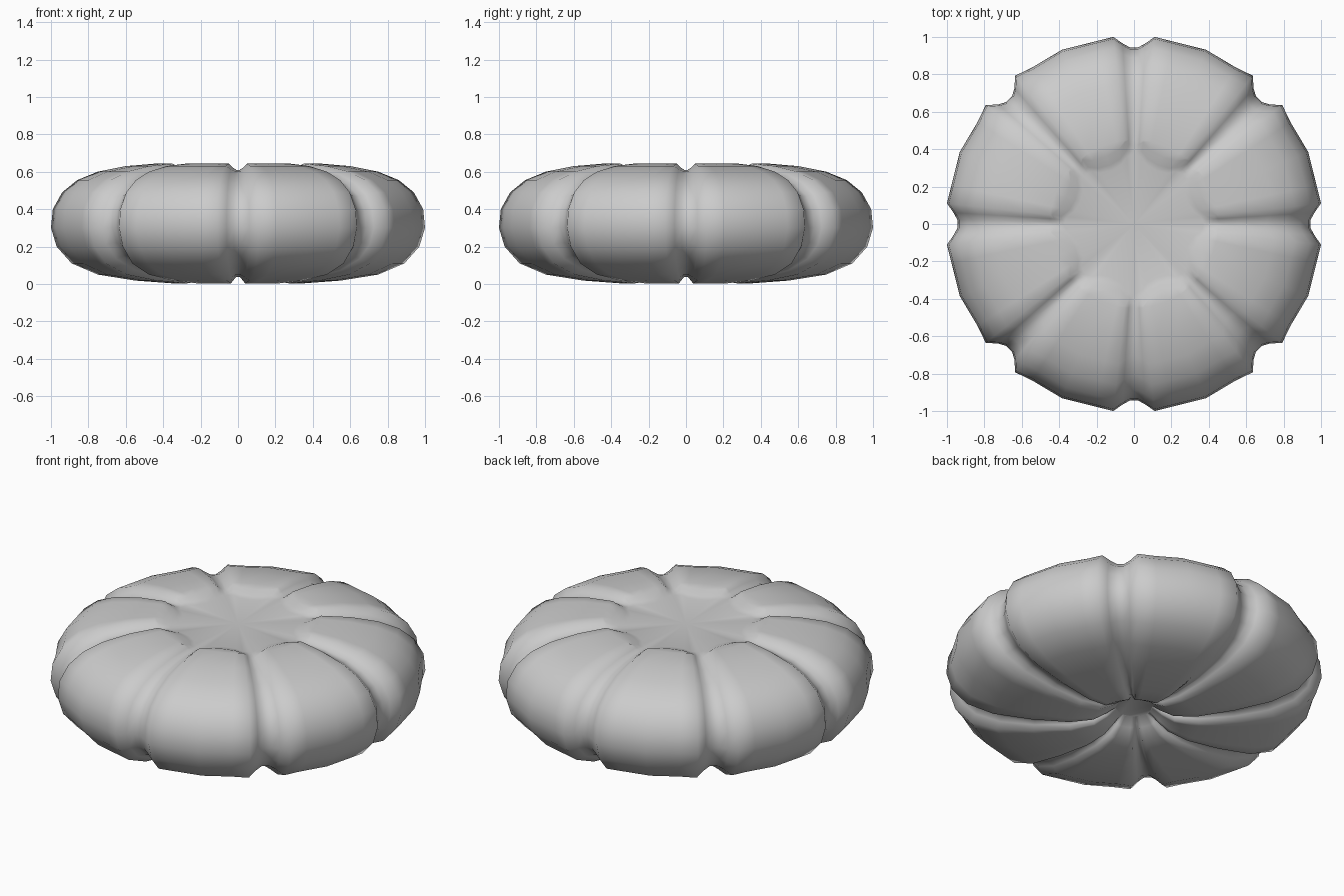
import bpy, bmesh
from math import radians, sin, cos

if "Cube" in bpy.data.objects:
    bpy.data.objects.remove(bpy.data.objects["Cube"])

# One plain fabric colour
fabric = bpy.data.materials.new("grey_fabric")
fabric.use_nodes = True
colour = (0.6, 0.6, 0.6, 1)
fabric.diffuse_color = colour
fabric.node_tree.nodes["Principled BSDF"].inputs["Base Color"].default_value = colour

# Radius and height, from the underside dimple round to the flat top
LOBE = [(.1, .1), (.15, .06), (.22, .02), (.35, .003), (.55, .018), (.75, .05),
        (.89, .11), (.97, .2), (1, .3), (.99, .4), (.94, .49), (.86, .555),
        (.75, .6), (.6, .63), (.45, .643), (.39, .637), (.34, .618), (.31, .61)]
GROOVE = [(.1, .1), (.15, .085), (.22, .055), (.35, .037), (.54, .05), (.72, .09),
          (.85, .15), (.92, .22), (.945, .3), (.935, .39), (.89, .47), (.81, .53),
          (.71, .575), (.57, .6), (.45, .61), (.42, .61), (.39, .61), (.37, .61)]

# Angle from the groove, groove depth, radial scale, pull of the rounded lobe end
SECTION = [(1.4, 1, 1, 0), (3.6, .6, 1, .02), (6.3, 0, 1.006, .05),
           (12, 0, .998, .015), (22.5, 0, 1.008, 0)]


def column(angle, depth, scale, pull):
    """Points of one upright slice through the cushion."""
    points = []
    for i, ((lr, lz), (gr, gz)) in enumerate(zip(LOBE, GROOVE)):
        r = lr + (gr - lr) * depth
        if i > len(LOBE) - 4:
            r += pull
        if 3 < i < len(LOBE) - 4:
            r *= scale
        points.append((r * cos(angle), r * sin(angle), lz + (gz - lz) * depth))
    return points


# Eight lobes, each mirrored about its own middle
slices = []
for lobe in range(8):
    for offset, depth, scale, pull in SECTION:
        bump = .01 if lobe % 2 and depth == 0 and offset < 7 else 0
        slices.append((45 * lobe + offset, depth, scale + bump, pull))
    for offset, depth, scale, pull in reversed(SECTION[:-1]):
        bump = .01 if lobe % 2 == 0 and depth == 0 and offset < 7 else 0
        slices.append((45 * lobe + 45 - offset, depth, scale + bump, pull))

bm = bmesh.new()
columns = [[bm.verts.new(p) for p in column(radians(a), *rest)]
           for a, *rest in slices]
for a, b in zip(columns, columns[1:] + columns[:1]):
    for i in range(len(LOBE) - 1):
        bm.faces.new((a[i], b[i], b[i + 1], a[i + 1]))

# Flat top centre and small underside cap
centre = bm.verts.new((0, 0, .61))
for a, b in zip(columns, columns[1:] + columns[:1]):
    bm.faces.new((a[-1], b[-1], centre))
bm.faces.new([c[0] for c in reversed(columns)])
bmesh.ops.recalc_face_normals(bm, faces=bm.faces)

mesh = bpy.data.meshes.new("lobed_cushion")
bm.to_mesh(mesh)
bm.free()
mesh.materials.append(fabric)
cushion = bpy.data.objects.new("lobed_cushion", mesh)
bpy.context.collection.objects.link(cushion)
bpy.context.view_layer.objects.active = cushion
cushion.select_set(True)
bpy.ops.object.shade_smooth_by_angle(angle=radians(60))
